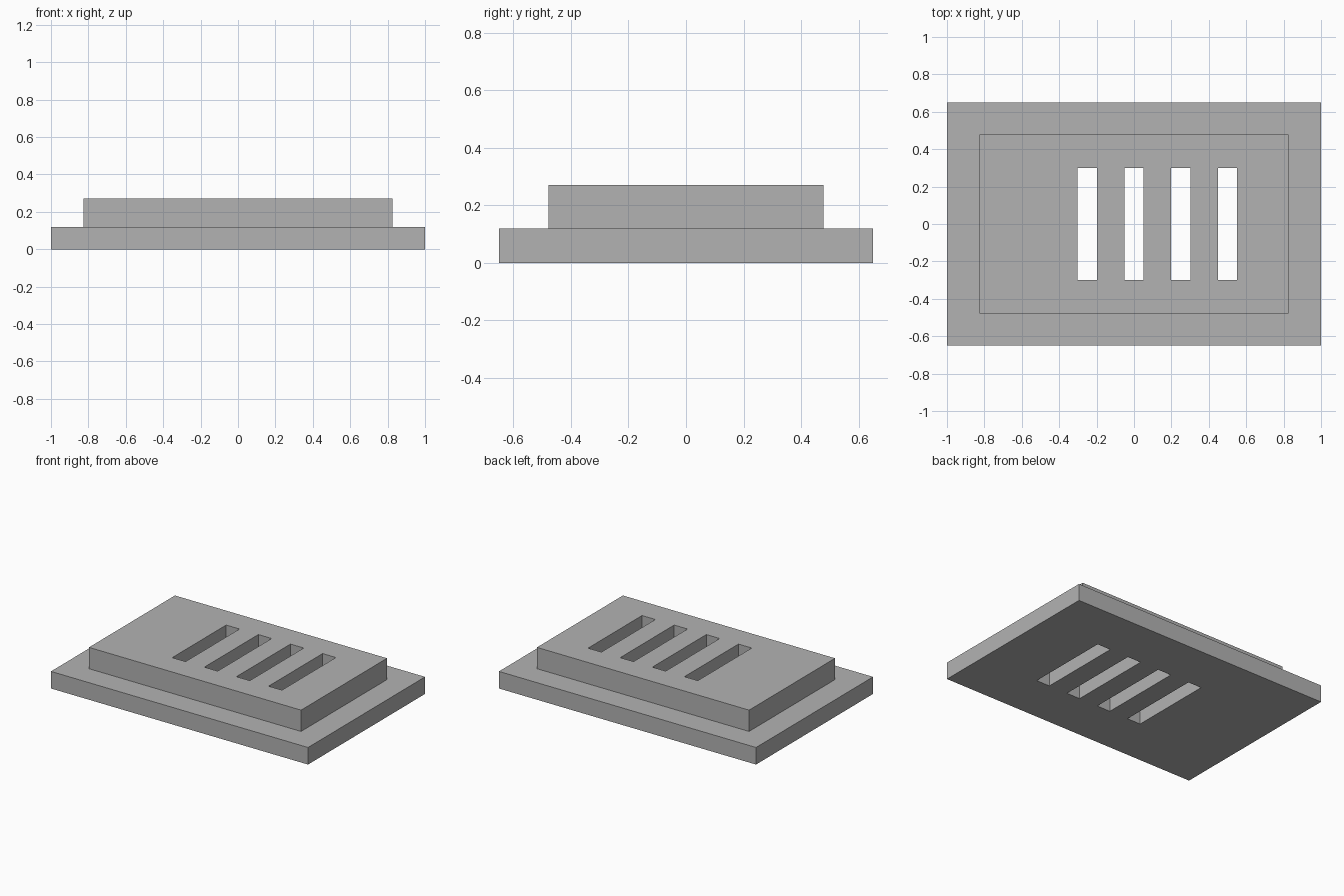
import bpy

old = bpy.data.objects.get("Cube")
if old:
    bpy.data.objects.remove(old, do_unlink=True)

grey = bpy.data.materials.new("plain_grey")
grey.use_nodes = True
colour = (0.45, 0.45, 0.45, 1)
grey.diffuse_color = colour
grey.node_tree.nodes["Principled BSDF"].inputs["Base Color"].default_value = colour


def box(name, x, size_x, size_y, bottom, top):
    """Axis-aligned box, centred on y = 0."""
    bpy.ops.mesh.primitive_cube_add(size=1, location=(x, 0, (bottom + top) / 2))
    obj = bpy.context.object
    obj.name = name
    obj.scale = (size_x, size_y, top - bottom)
    bpy.ops.object.transform_apply(location=True, rotation=False, scale=True)
    obj.data.materials.append(grey)
    return obj


def combine(target, tool, operation):
    """Apply a boolean and discard the tool."""
    tool.hide_render = True
    mod = target.modifiers.new(operation.lower(), 'BOOLEAN')
    mod.operation = operation
    mod.solver = 'EXACT'
    mod.object = tool
    bpy.context.view_layer.objects.active = target
    bpy.ops.object.modifier_apply(modifier=mod.name)
    bpy.data.objects.remove(tool, do_unlink=True)


# Wide base plate with a smaller raised block fused on top
plate = box("stepped_plate", 0, 2.0, 1.3, 0, 0.12)
combine(plate, box("raised_block", 0, 1.65, 0.955, 0.06, 0.27), 'UNION')

# Row of four slots through the full height, offset toward +x
for i in range(4):
    slot = box("slot_cutter", -0.25 + 0.25 * i, 0.104, 0.6, -0.1, 0.4)
    combine(plate, slot, 'DIFFERENCE')
